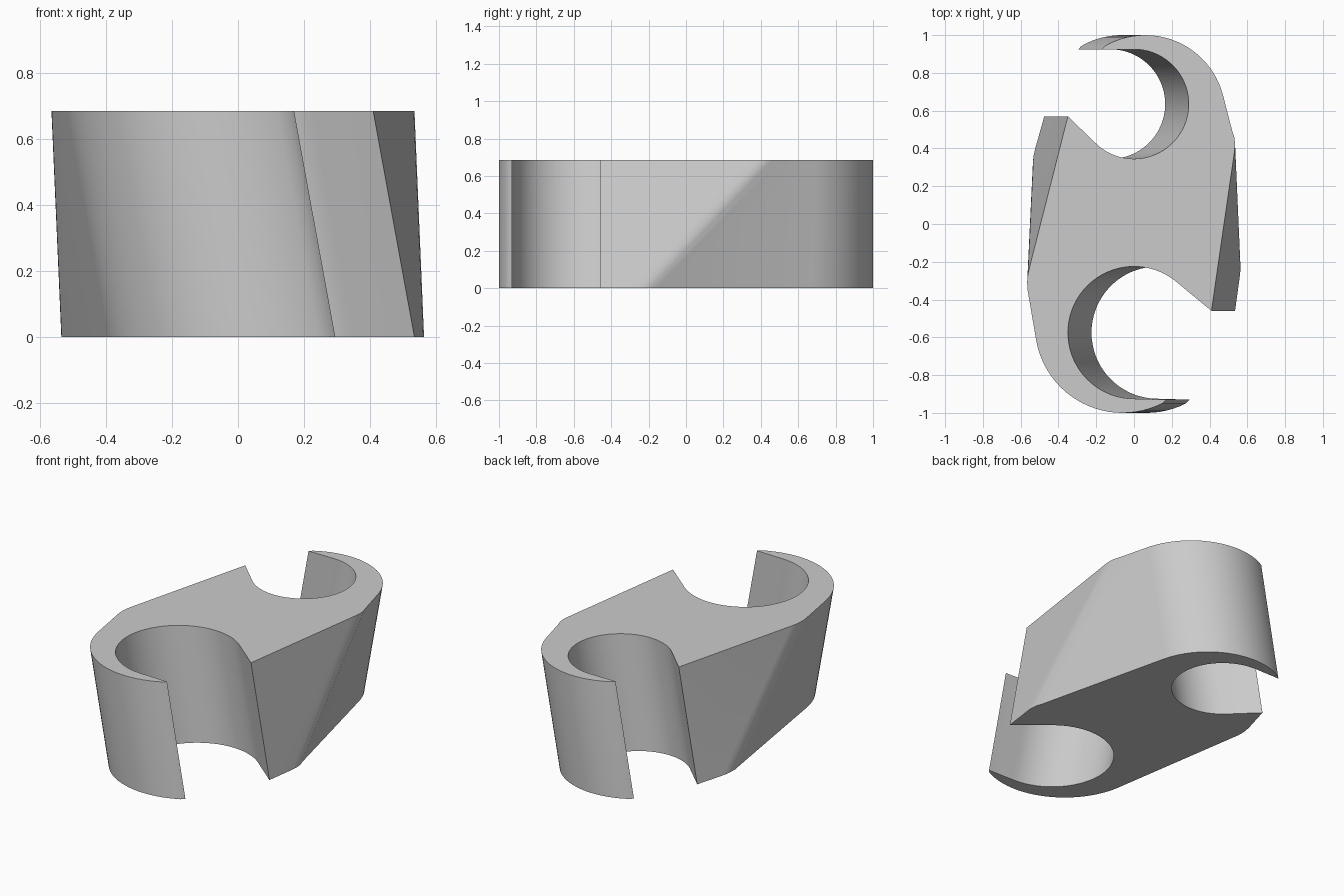
import bpy
import bmesh
from math import sin, cos, radians

cube = bpy.data.objects.get("Cube")
if cube:
    bpy.data.objects.remove(cube, do_unlink=True)

HEIGHT = 0.685
# Offsets from a top point to its base point
FRONT = (0.125, 0)    # front hook leans to +x at the base
BACK = (-0.125, 0)    # back hook leans to -x at the base
RIGHT = (0.029, -0.657)  # rounded side edges run diagonally
LEFT = (0.03, 0.628)


def place(points, lean):
    return [(x, y, lean) for x, y in points]


def arc(cx, cy, radius, start, end, steps):
    angles = [radians(start + (end - start) * i / steps) for i in range(steps + 1)]
    return [(cx + radius * cos(a), cy + radius * sin(a)) for a in angles]


# Outline, counter-clockwise from above
outline = place([(0.41, -0.46)], FRONT)
outline += place([(0.527, 0.35), (0.5325, 0.39), (0.535, 0.425),
                  (0.531, 0.46), (0.518, 0.50)], RIGHT)
outline += place(arc(0.06, 0.575, 0.425, 14, 120, 24) + [(-0.17, 0.925)], BACK)
outline += place(arc(0, 0.635, 0.29, 90, -135, 44) + [(-0.35, 0.57)], BACK)
outline += place([(-0.553, -0.229), (-0.562, -0.269), (-0.5655, -0.309),
                  (-0.5645, -0.344), (-0.560, -0.369)], LEFT)
outline += place(arc(-0.06, -0.535, 0.465, 190, 297, 24) + [(0.17, -0.93)], FRONT)
outline += place(arc(0, -0.575, 0.35, 270, 50, 44), FRONT)

# Loft between the base outline and the top outline
bm = bmesh.new()
base = [bm.verts.new((x + lean[0], y + lean[1], 0)) for x, y, lean in outline]
top = [bm.verts.new((x, y, HEIGHT)) for x, y, lean in outline]
for i in range(len(outline)):
    j = (i + 1) % len(outline)
    bm.faces.new((base[i], base[j], top[j]))
    bm.faces.new((base[i], top[j], top[i]))
caps = [bm.faces.new(top), bm.faces.new(base[::-1])]
bm.normal_update()
bmesh.ops.triangulate(bm, faces=caps)
mesh = bpy.data.meshes.new("double_hook_clip")
bm.to_mesh(mesh)
bm.free()

clip = bpy.data.objects.new("double_hook_clip", mesh)
bpy.context.collection.objects.link(clip)

# Plain grey material
color = (0.6, 0.6, 0.6, 1)
grey = bpy.data.materials.new("light_grey")
grey.use_nodes = True
grey.diffuse_color = color
grey.node_tree.nodes["Principled BSDF"].inputs["Base Color"].default_value = color
mesh.materials.append(grey)

# Smooth curved walls, sharp rims and corners
bpy.ops.object.select_all(action='DESELECT')
clip.select_set(True)
bpy.context.view_layer.objects.active = clip
bpy.ops.object.shade_smooth_by_angle(angle=radians(30))
